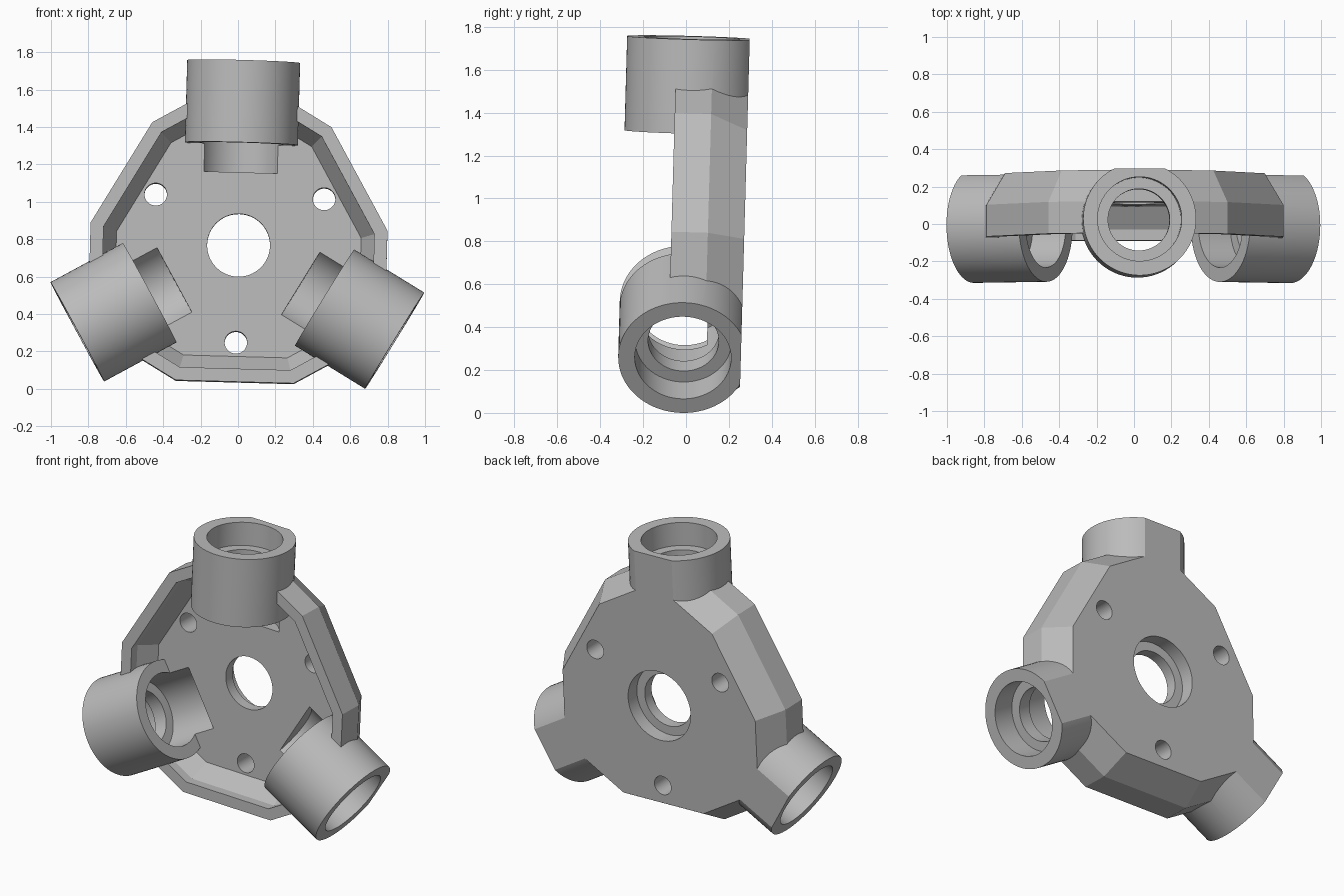
import bpy, bmesh, math
from mathutils import Matrix, Vector

if "Cube" in bpy.data.objects:
    bpy.data.objects.remove(bpy.data.objects["Cube"])

RIM_DIST, HALF_EDGE = 0.735, 0.315
SIDE_DIST = HALF_EDGE * 0.5 + RIM_DIST * math.cos(math.radians(30))
BACK = 0.27

grey = bpy.data.materials.new("grey_metal")
grey.diffuse_color = (0.5, 0.5, 0.5, 1)
grey.use_nodes = True
grey.node_tree.nodes["Principled BSDF"].inputs["Base Color"].default_value = grey.diffuse_color


def make_object(name, bm):
    bmesh.ops.recalc_face_normals(bm, faces=bm.faces)
    mesh = bpy.data.meshes.new(name)
    bm.to_mesh(mesh)
    bm.free()
    mesh.materials.append(grey)
    obj = bpy.data.objects.new(name, mesh)
    bpy.context.collection.objects.link(obj)
    return obj


def cylinder(name, r, start, end, direction):
    """Cylinder between two distances from the hub centre along a direction."""
    d = Vector(direction).normalized()
    bm = bmesh.new()
    mat = Matrix.Translation(d * (start + end) / 2) @ d.to_track_quat('Z', 'Y').to_matrix().to_4x4()
    bmesh.ops.create_cone(bm, cap_ends=True, segments=72, radius1=r, radius2=r,
                          depth=end - start, matrix=mat)
    return make_object(name, bm)


def outline(inset):
    """Nine-sided plate outline: three long edges, each with two angled neighbours."""
    lines = []
    for k in range(3):
        a = -90 + 120 * k
        lines += [(a, RIM_DIST - inset), (a + 30, SIDE_DIST - inset), (a + 90, SIDE_DIST - inset)]
    pts = []
    for i, (a, d) in enumerate(lines):
        b, e = lines[(i + 1) % len(lines)]
        a, b = math.radians(a), math.radians(b)
        s = math.sin(b - a)
        pts.append(((d * math.sin(b) - e * math.sin(a)) / s,
                    (e * math.cos(a) - d * math.cos(b)) / s))
    return pts


def combine(target, tool, operation):
    mod = target.modifiers.new("combine", 'BOOLEAN')
    mod.operation, mod.solver, mod.object = operation, 'EXACT', tool
    bpy.context.view_layer.objects.active = target
    bpy.ops.object.modifier_apply(modifier=mod.name)
    bpy.data.objects.remove(tool)


# Dished plate with raised rim: (depth, inset) from back to inner floor
bm = bmesh.new()
section = [(0.30, 0.1176), (0.10, 0), (-0.07, 0), (-0.07, 0.07), (-0.01, 0.07), (0.11, 0.14)]
loops = [[bm.verts.new((x, y, z)) for x, z in outline(i)] for y, i in section]
for lo, hi in zip(loops, loops[1:]):
    for j in range(9):
        k = (j + 1) % 9
        bm.faces.new((lo[j], lo[k], hi[k], hi[j]))
bm.faces.new(loops[0])
bm.faces.new(loops[-1])
hub = make_object("tube_hub", bm)

# Three radial sockets
arms = [(math.cos(math.radians(a)), 0, math.sin(math.radians(a))) for a in (90, 210, 330)]
for d in arms:
    combine(hub, cylinder("socket", 0.302, 0.54, 0.98, d), 'UNION')

# Stepped socket bores with an inner lip, and the small bolt holes
for d in arms:
    for r, start, end in ((0.225, 0.39, 0.74), (0.165, 0.6, 0.95), (0.225, 0.83, 1.1)):
        combine(hub, cylinder("bore", r, start, end, d), 'DIFFERENCE')
    bolt = cylinder("bolt_hole", 0.06, -0.1, 0.5, (0, 1, 0))
    bolt.data.transform(Matrix.Translation(Vector(d) * -0.52))
    combine(hub, bolt, 'DIFFERENCE')

# Central hole, counterbored from the back
combine(hub, cylinder("centre_hole", 0.168, -0.1, 0.5, (0, 1, 0)), 'DIFFERENCE')
combine(hub, cylinder("counterbore", 0.225, 0.18, 0.5, (0, 1, 0)), 'DIFFERENCE')

# Flat back across plate and sockets
bm = bmesh.new()
bmesh.ops.create_cube(bm, size=1, matrix=Matrix.Translation((0, BACK + 0.5, 0))
                      @ Matrix.Diagonal((4, 1, 4, 1)))
combine(hub, make_object("back_cut", bm), 'DIFFERENCE')

# Slight lean and roll, then lift onto the ground
hub.data.transform(Matrix.Translation((0.003, 0, 0.775))
                   @ Matrix.Rotation(math.radians(-1.6), 4, 'X')
                   @ Matrix.Rotation(math.radians(1.6), 4, 'Y'))
low = min(v.co.z for v in hub.data.vertices)
hub.data.transform(Matrix.Translation((0, 0, -low)))

bpy.ops.object.select_all(action='DESELECT')
hub.select_set(True)
bpy.context.view_layer.objects.active = hub
bpy.ops.object.shade_smooth_by_angle(angle=math.radians(25))
